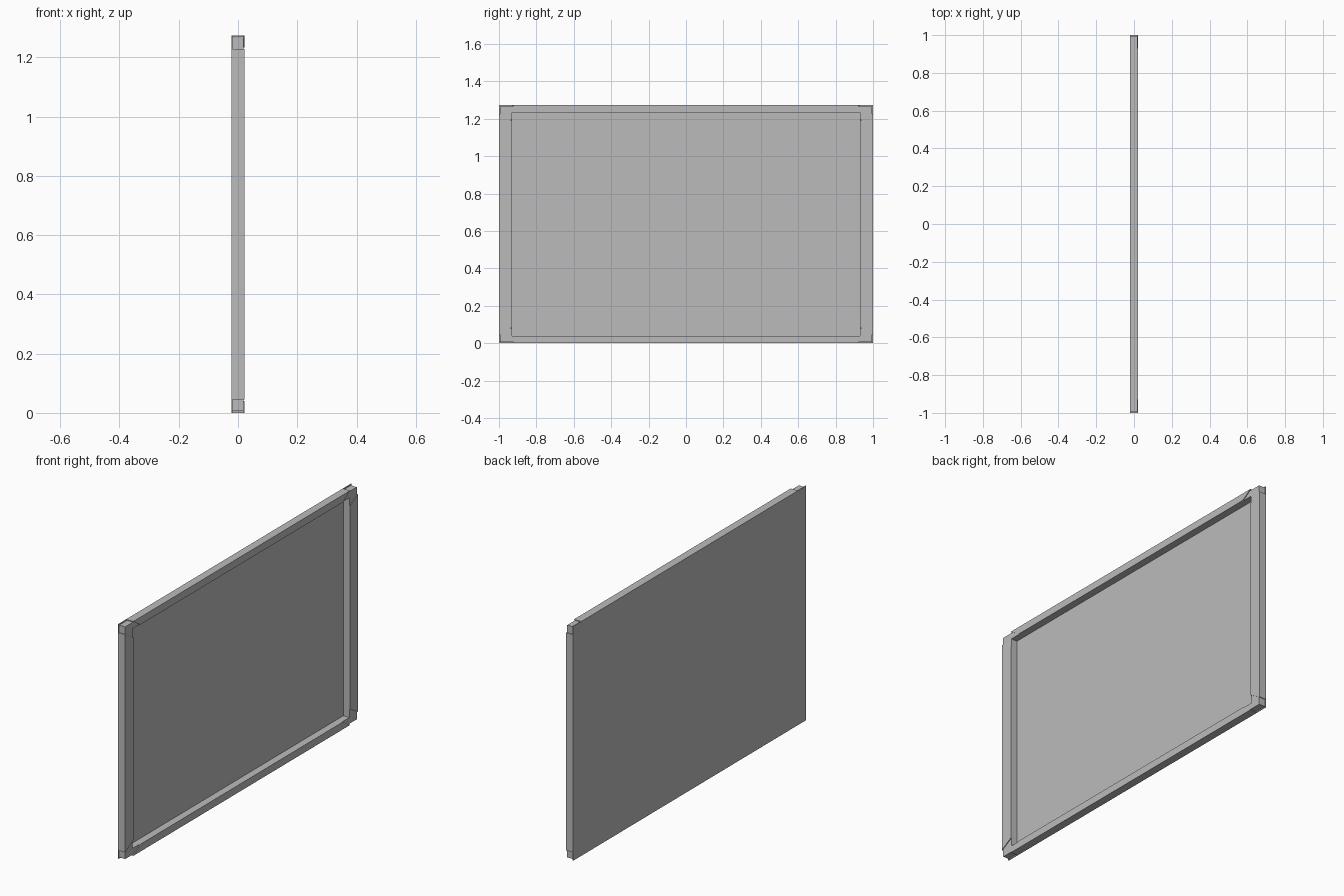
import bpy
import bmesh
from mathutils import Vector

cube = bpy.data.objects.get("Cube")
if cube:
    bpy.data.objects.remove(cube, do_unlink=True)

# Overall sizes: half thickness, half length, height, flange widths, sheet gauge
HX, HY, H = 0.022, 1.0, 1.273
WY, WZ, T = 0.07, 0.04, 0.004
MID = H / 2

steel = bpy.data.materials.new("plain grey steel")
steel.use_nodes = True
GREY = (0.5, 0.5, 0.5, 1)
steel.diffuse_color = GREY
steel.node_tree.nodes["Principled BSDF"].inputs["Base Color"].default_value = GREY


def prism(bm, outline, push):
    """Solid from a planar outline pushed along a vector."""
    push = Vector(push)
    low = [bm.verts.new(p) for p in outline]
    high = [bm.verts.new(Vector(p) + push) for p in outline]
    bm.faces.new(low)
    bm.faces.new(high[::-1])
    for i in range(len(low)):
        j = (i + 1) % len(low)
        bm.faces.new((low[i], high[i], high[j], low[j]))


def box(bm, x0, x1, y0, y1, z0, z1):
    prism(bm, [(x0, y0, z0), (x0, y1, z0), (x0, y1, z1), (x0, y0, z1)], (x1 - x0, 0, 0))


def finish(name, bm):
    bmesh.ops.recalc_face_normals(bm, faces=bm.faces)
    mesh = bpy.data.meshes.new(name)
    bm.to_mesh(mesh)
    bm.free()
    mesh.materials.append(steel)
    obj = bpy.data.objects.new(name, mesh)
    bpy.context.collection.objects.link(obj)
    return obj


# Flat sheet on the -x side
bm = bmesh.new()
box(bm, -HX, -HX + T, -HY, HY, 0, H)
finish("sheet", bm)


def folded_edge(name, side, along_y):
    """Outer wall, tapered flange and inner return wall of one edge."""
    half, width, reach, taper = (MID, WZ, HY - WY, 0.06) if along_y else (HY, WY, MID - WZ - 0.005, 0.04)

    def at(x, u, v):
        # u runs along the edge, v runs outward from the panel centre
        return (x, u, MID + side * v) if along_y else (x, side * v, MID + u)

    def slab(bm, v0, v1, r):
        prism(bm, [at(-HX + T, -r, v0), at(-HX + T, r, v0),
                   at(-HX + T, r, v1), at(-HX + T, -r, v1)], (2 * HX - 2 * T, 0, 0))

    bm = bmesh.new()
    slab(bm, half - T, half, reach)
    inner_reach = HY - WY if along_y else MID - WZ
    slab(bm, half - width, half - width + T, inner_reach)
    inset = reach - taper
    prism(bm, [at(HX - T, -reach, half), at(HX - T, reach, half),
               at(HX - T, inset, half - width), at(HX - T, -inset, half - width)], (T, 0, 0))
    finish(name, bm)


folded_edge("top_edge", 1, True)
folded_edge("bottom_edge", -1, True)
folded_edge("left_edge", 1, False)
folded_edge("right_edge", -1, False)

# Corner closures: two set-in tabs and a plate just under the flanges
for sy, y_name in ((-1, "front"), (1, "back")):
    for sz, z_name in ((-1, "bottom"), (1, "top")):
        def corner(bm, x0, x1, y0, y1, z0, z1):
            ys = sorted((sy * y0, sy * y1))
            zs = sorted((MID + sz * z0, MID + sz * z1))
            box(bm, x0, x1, *ys, *zs)

        bm = bmesh.new()
        y_out, z_out = HY - 0.006, MID - 0.006
        y_in, z_in = HY - WY, MID - WZ
        corner(bm, -HX + T, HX - T, y_out - T, y_out, z_in - 0.01, z_out)
        corner(bm, -HX + T, HX - T, y_in - 0.01, y_out, z_out - T, z_out)
        # L-shaped backing behind the tapered flange ends
        x0, x1 = HX - 2 * T, HX - T
        corner(bm, x0, x1, y_in, y_out, z_in - 0.04, z_out)
        corner(bm, x0, x1, y_in - 0.06, y_in, z_in, z_out)
        finish(f"{y_name}_{z_name}_corner", bm)
